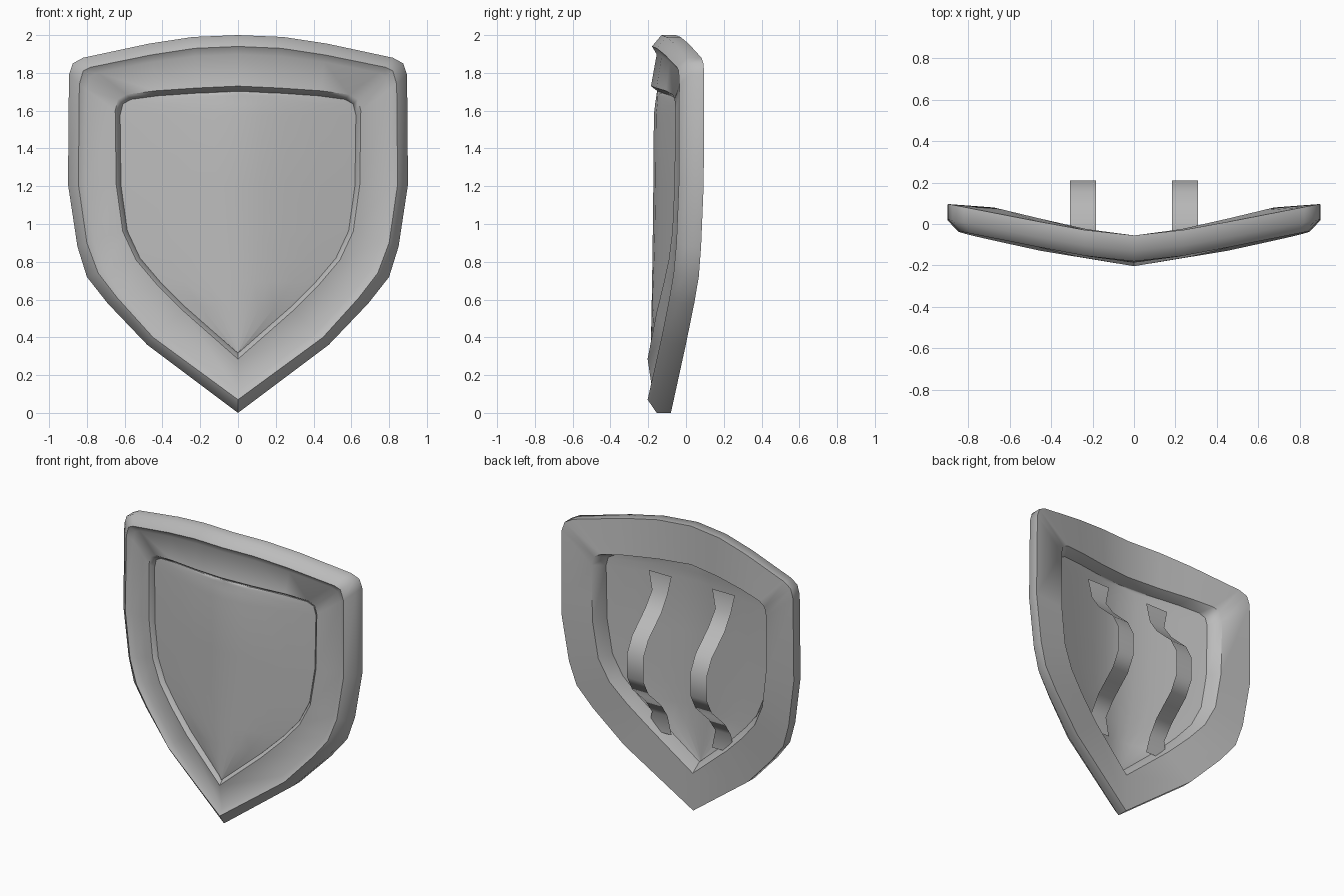
import bpy, bmesh, math

if "Cube" in bpy.data.objects:
    bpy.data.objects.remove(bpy.data.objects["Cube"])

# Single grey material
grey = bpy.data.materials.new("plain grey")
grey.use_nodes = True
colour = (0.5, 0.5, 0.5, 1)
grey.diffuse_color = colour
grey.node_tree.nodes["Principled BSDF"].inputs["Base Color"].default_value = colour

# Right-hand halves of the shield outlines (x, z), from top centre to bottom tip
outline = [(0, 2), (.24, 1.99), (.47, 1.955), (.82, 1.88), (.875, 1.85), (.895, 1.79),
           (.9, 1.21), (.85, .88), (.8, .72), (.69, .58), (.48, .36), (0, 0)]
ridge = [(0, 1.94), (.23, 1.93), (.46, 1.895), (.78, 1.83), (.82, 1.81), (.84, 1.74),
         (.845, 1.21), (.8, .9), (.74, .74), (.64, .61), (.45, .4), (0, .07)]
inner = [(0, 1.73), (.22, 1.72), (.44, 1.705), (.59, 1.685), (.635, 1.66), (.65, 1.6),
         (.645, 1.21), (.61, .96), (.54, .81), (.43, .68), (.29, .54), (0, .285)]


def mix(a, b, t):
    return [(p[0] + (q[0] - p[0]) * t, p[1] + (q[1] - p[1]) * t) for p, q in zip(a, b)]


groove = mix(ridge, inner, .2)
panel_edge = mix(inner, [(0, 1.05)] * len(inner), .04)
back_inner = [(x * 1.04, z * 1.015 - .026) for x, z in inner]


def bent(x, z, depth, flare=1.0):
    """Wrap a point around the swept-back curve of the shield."""
    sweep = flare * (math.hypot(.2 * x, .03) - .03)
    lean = -.025 * (1 - z / 2) ** 2
    return (x, depth + sweep + lean, z)


def finish(name, bm, angle):
    bmesh.ops.recalc_face_normals(bm, faces=bm.faces)
    mesh = bpy.data.meshes.new(name)
    bm.to_mesh(mesh)
    bm.free()
    mesh.materials.append(grey)
    obj = bpy.data.objects.new(name, mesh)
    bpy.context.collection.objects.link(obj)
    bpy.ops.object.select_all(action='DESELECT')
    obj.select_set(True)
    bpy.context.view_layer.objects.active = obj
    bpy.ops.object.shade_smooth_by_angle(angle=math.radians(angle))


# Rim: closed loops joined from the back wall, round the outside, to the front recess
bm = bmesh.new()
loops = []
for half, depth, flare in [(panel_edge, -.13, 1.25), (back_inner, -.055, 1.25),
                           (outline, -.055, 1), (outline, -.13, 1), (ridge, -.18, 1.03),
                           (groove, -.155, 1.06), (inner, -.185, 1.25), (panel_edge, -.15, 1.25)]:
    full = half + [(-x, z) for x, z in half[-2:0:-1]]
    loops.append([bm.verts.new(bent(x, z, depth, flare)) for x, z in full])
for a, b in zip(loops, loops[1:] + loops[:1]):
    for i in range(len(a)):
        j = (i + 1) % len(a)
        bm.faces.new((a[i], a[j], b[j], b[i]))
finish("rim", bm, 54)

# Centre panel: gently bulging rows across the recess, thickened backwards
bm = bmesh.new()
across = [-1, -.7, -.4, -.2, 0, .2, .4, .7, 1]


def panel_point(x, z, f):
    bulge = .017 * min(1, max(0, (1.71 - z) / .12)) * (1 - f * f)
    return bent(x * f, z, -.152 - bulge, 1.25)


rows = [[bm.verts.new(panel_point(x, z, f)) for f in across] for x, z in panel_edge]
for a, b in zip(rows, rows[1:]):
    for i in range(len(across) - 1):
        bm.faces.new((a[i], a[i + 1], b[i + 1], b[i]))
bmesh.ops.remove_doubles(bm, verts=bm.verts, dist=.0001)
back = bmesh.ops.extrude_face_region(bm, geom=bm.faces[:], use_keep_orig=True)
bmesh.ops.translate(bm, vec=(0, .022, 0),
                    verts=[v for v in back["geom"] if isinstance(v, bmesh.types.BMVert)])
finish("centre_panel", bm, 40)

# Arm straps: bowed bands (y, z, half width) mirrored top to bottom, with flared end tabs
upper = [(-.065, 1.6, .088), (-.06, 1.47, .06), (.01, 1.37, .063),
         (.09, 1.295, .063), (.155, 1.235, .063), (.21, 1.13, .063)]
path = upper + [(y, 2.09 - z, w) for y, z, w in reversed(upper)]
for name, centre in (("left_strap", .245), ("right_strap", -.245)):
    bm = bmesh.new()
    edges = [[bm.verts.new((centre + side * w, y, z)) for y, z, w in path] for side in (-1, 1)]
    for i in range(len(path) - 1):
        bm.faces.new((edges[0][i], edges[1][i], edges[1][i + 1], edges[0][i + 1]))
    bmesh.ops.solidify(bm, geom=bm.faces[:], thickness=.018)
    finish(name, bm, 50)
